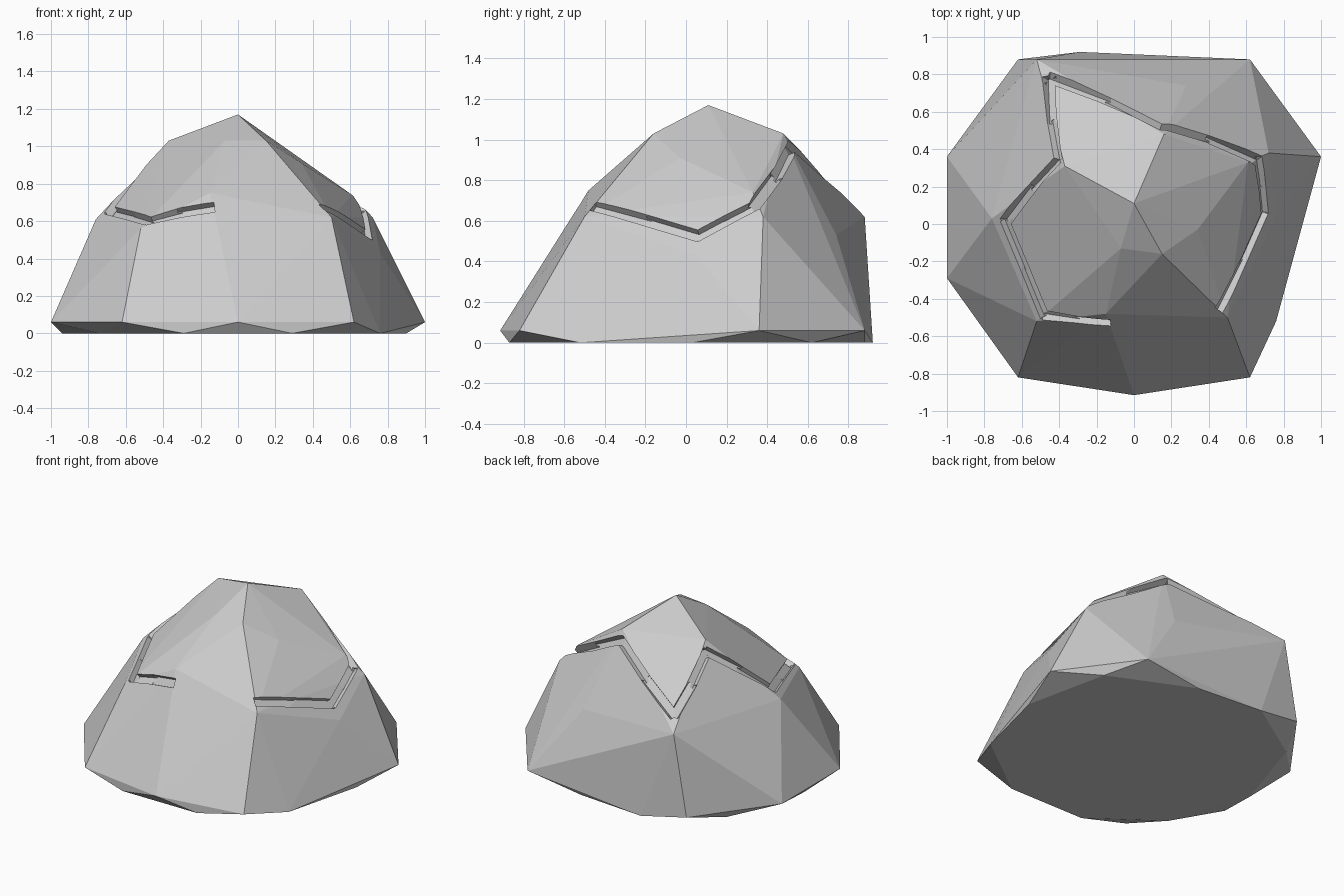
import bpy, bmesh
from mathutils import Vector
from mathutils.bvhtree import BVHTree

if "Cube" in bpy.data.objects:
    bpy.data.objects.remove(bpy.data.objects["Cube"])

# Rock corners: crown, shoulders, then the widest rim and the ground outline
crown = [(0, .11, 1.17), (-.37, .31, 1.03), (.16, .48, 1.03), (.34, -.03, .91),
         (.15, -.16, 1.03), (-.07, -.13, 1.03)]
shoulder = [(-.52, .88, .62), (-.76, .03, .61), (.72, .38, .62), (.61, .33, .74),
            (.28, .74, .53), (-.65, .6, .48), (.5, -.5, .62), (-.52, -.52, .56),
            (-.15, -.48, .75), (.76, .05, .43)]
rim = [(-1, .36), (-1, -.29), (-.62, -.82), (0, -.915), (.62, -.82), (1, .36),
       (.62, .88), (-.62, .88)]
foot = [(-.94, .03), (-.74, -.54), (-.29, -.87), (.29, -.87), (.76, -.52), (.9, .03),
        (.77, .62), (.2, .88), (-.29, .92), (-.75, .62)]
points = crown + shoulder + [(x, y, .06) for x, y in rim] + [(x, y, 0) for x, y in foot]

bm = bmesh.new()
for p in points:
    bm.verts.new(p)
hull = bmesh.ops.convex_hull(bm, input=bm.verts)
spare = {g for g in hull["geom_interior"] + hull["geom_unused"]
         if isinstance(g, bmesh.types.BMVert) and not g.link_faces}
bmesh.ops.delete(bm, geom=list(spare), context='VERTS')
bmesh.ops.recalc_face_normals(bm, faces=bm.faces)
surface = BVHTree.FromBMesh(bm)
mesh = bpy.data.meshes.new("rock")
bm.to_mesh(mesh)
bm.free()
rock = bpy.data.objects.new("rock", mesh)
bpy.context.collection.objects.link(rock)

# Zigzag crack laid along the surface
path = [Vector(p) for p in [
    (-.14, -.54, .68), (-.49, -.5, .62), (-.69, .01, .66), (-.42, .35, .98),
    (-.45, .77, .68), (.15, .54, .98), (.65, .34, .66), (.69, .06, .52), (.46, -.45, .67)]]


def on_surface(p):
    return surface.find_nearest(p)


def cut_segment(a, b):
    """Carve a square channel between two surface points."""
    pa, na = on_surface(a)[:2]
    pb, nb = on_surface(b)[:2]
    along = (pb - pa).normalized()
    out = (na + nb).normalized()
    side = along.cross(out).normalized()
    out = side.cross(along).normalized()
    ends = [pa - along * .012, pb + along * .012]
    cb = bmesh.new()
    for e in ends:
        for s, d in ((-.026, -.035), (.026, -.035), (.045, .1), (-.045, .1)):
            cb.verts.new(e + side * s + out * d)
    bmesh.ops.convex_hull(cb, input=cb.verts)
    bmesh.ops.recalc_face_normals(cb, faces=cb.faces)
    cm = bpy.data.meshes.new("crack_cutter")
    cb.to_mesh(cm)
    cb.free()
    cutter = bpy.data.objects.new("crack_cutter", cm)
    bpy.context.collection.objects.link(cutter)
    cutter.hide_render = True
    cutter.hide_set(True)
    mod = rock.modifiers.new("crack", 'BOOLEAN')
    mod.operation = 'DIFFERENCE'
    mod.solver = 'EXACT'
    mod.object = cutter


for a, b in zip(path, path[1:]):
    mid = on_surface((a + b) / 2)[0]
    cut_segment(a, mid)
    cut_segment(mid, b)

# Bake the cuts and drop the cutters
dg = bpy.context.evaluated_depsgraph_get()
baked = bpy.data.meshes.new_from_object(rock.evaluated_get(dg))
rock.modifiers.clear()
rock.data = baked
for o in [o for o in bpy.data.objects if o.name.startswith("crack_cutter")]:
    bpy.data.objects.remove(o)
